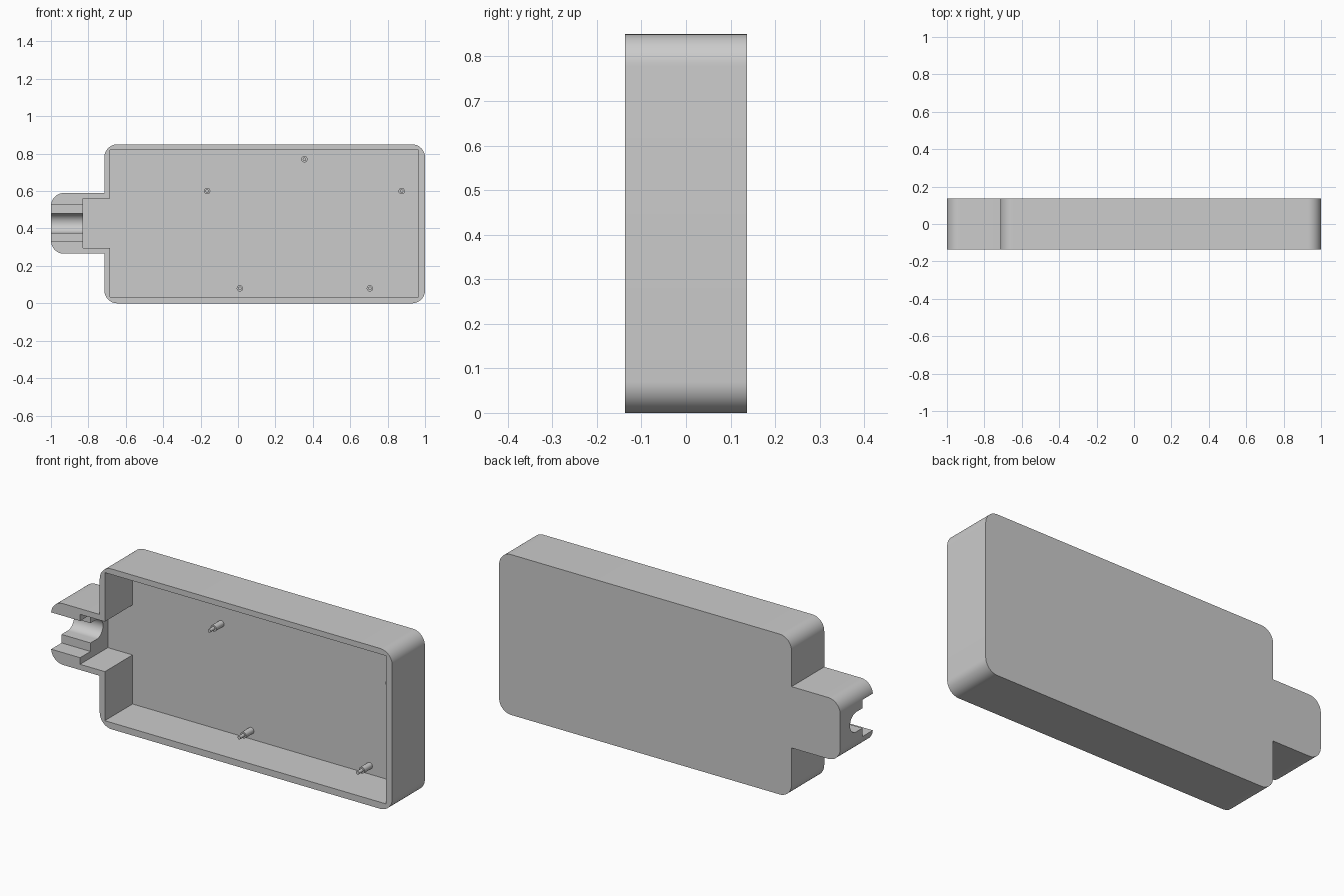
import bpy, bmesh
from math import sin, cos, pi
from mathutils import Vector

cube = bpy.data.objects.get("Cube")
if cube:
    bpy.data.objects.remove(cube, do_unlink=True)

grey = bpy.data.materials.new("plain grey")
grey.use_nodes = True
color = (0.6, 0.6, 0.6, 1)
grey.diffuse_color = color
grey.node_tree.nodes["Principled BSDF"].inputs["Base Color"].default_value = color

HALF = 0.137      # half of the case depth
FLOOR = 0.095     # inner face of the back panel


def prism(name, points, start, end, axis):
    """Extrude a profile: (x, z) along y, or (y, z) along x."""
    def place(a, z, d):
        return (a, d, z) if axis == "y" else (d, a, z)
    bm = bmesh.new()
    face = bm.faces.new([bm.verts.new(place(a, z, start)) for a, z in points])
    out = bmesh.ops.extrude_face_region(bm, geom=[face])
    moved = [v for v in out["geom"] if isinstance(v, bmesh.types.BMVert)]
    shift = Vector((0, end - start, 0) if axis == "y" else (end - start, 0, 0))
    bmesh.ops.translate(bm, verts=moved, vec=shift)
    bmesh.ops.recalc_face_normals(bm, faces=bm.faces)
    mesh = bpy.data.meshes.new(name)
    bm.to_mesh(mesh)
    bm.free()
    mesh.materials.append(grey)
    obj = bpy.data.objects.new(name, mesh)
    bpy.context.collection.objects.link(obj)
    return obj


def arc(cx, cz, r, start, sweep=pi / 2, steps=12):
    return [(cx + r * cos(start + sweep * i / steps),
             cz + r * sin(start + sweep * i / steps)) for i in range(steps + 1)]


def smooth(obj):
    bpy.ops.object.select_all(action="DESELECT")
    obj.select_set(True)
    bpy.context.view_layer.objects.active = obj
    bpy.ops.object.shade_smooth_by_angle(angle=pi / 6)


# Case outline: rounded body with a narrow rounded neck
R = 0.07
outline = (arc(1 - R, R, R, -pi / 2) + arc(1 - R, 0.85 - R, R, 0)
           + arc(-0.715 + R, 0.85 - R, R, pi / 2)
           + [(-0.715, 0.59)] + arc(-1 + R, 0.59 - R, R, pi / 2)
           + arc(-1 + R, 0.265 + R, R, pi) + [(-0.715, 0.265)]
           + arc(-0.715 + R, R, R, pi))
case = prism("case", outline, -HALF, HALF, "y")

# Cutters: inner cavity, stepped clamp recess and round-bottomed cable slot
cavity = [(0.965, 0.035), (0.965, 0.82), (-0.685, 0.82), (-0.685, 0.56),
          (-0.83, 0.56), (-0.83, 0.295), (-0.685, 0.295), (-0.685, 0.035)]
recess = [(-0.3, 0.33), (-0.05, 0.33), (-0.05, 0.525), (-0.3, 0.525)]
slot = [(-0.3, 0.48), (-0.3, 0.375)] + arc(0.002, 0.4275, 0.0525, -pi / 2, pi, 24)
cutters = [prism("cavity_cutter", cavity, -0.3, FLOOR, "y"),
           prism("recess_cutter", recess, -1.1, -0.8, "x"),
           prism("slot_cutter", slot, -1.1, -0.8, "x")]
for cutter in cutters:
    mod = case.modifiers.new(cutter.name, "BOOLEAN")
    mod.operation = "DIFFERENCE"
    mod.solver = "EXACT"
    mod.object = cutter
    bpy.context.view_layer.objects.active = case
    bpy.ops.object.modifier_apply(modifier=mod.name)
    bpy.data.objects.remove(cutter, do_unlink=True)
smooth(case)

# Stepped mounting pegs standing on the back panel
pegs = [(-0.165, 0.6), (0.355, 0.77), (0.875, 0.6), (0.01, 0.08), (0.705, 0.08)]
for x, z in pegs:
    smooth(prism("peg_base", arc(x, z, 0.017, 0, 2 * pi, 24)[:-1], 0.03, FLOOR + 0.01, "y"))
    smooth(prism("peg_tip", arc(x, z, 0.009, 0, 2 * pi, 24)[:-1], -0.005, 0.035, "y"))
